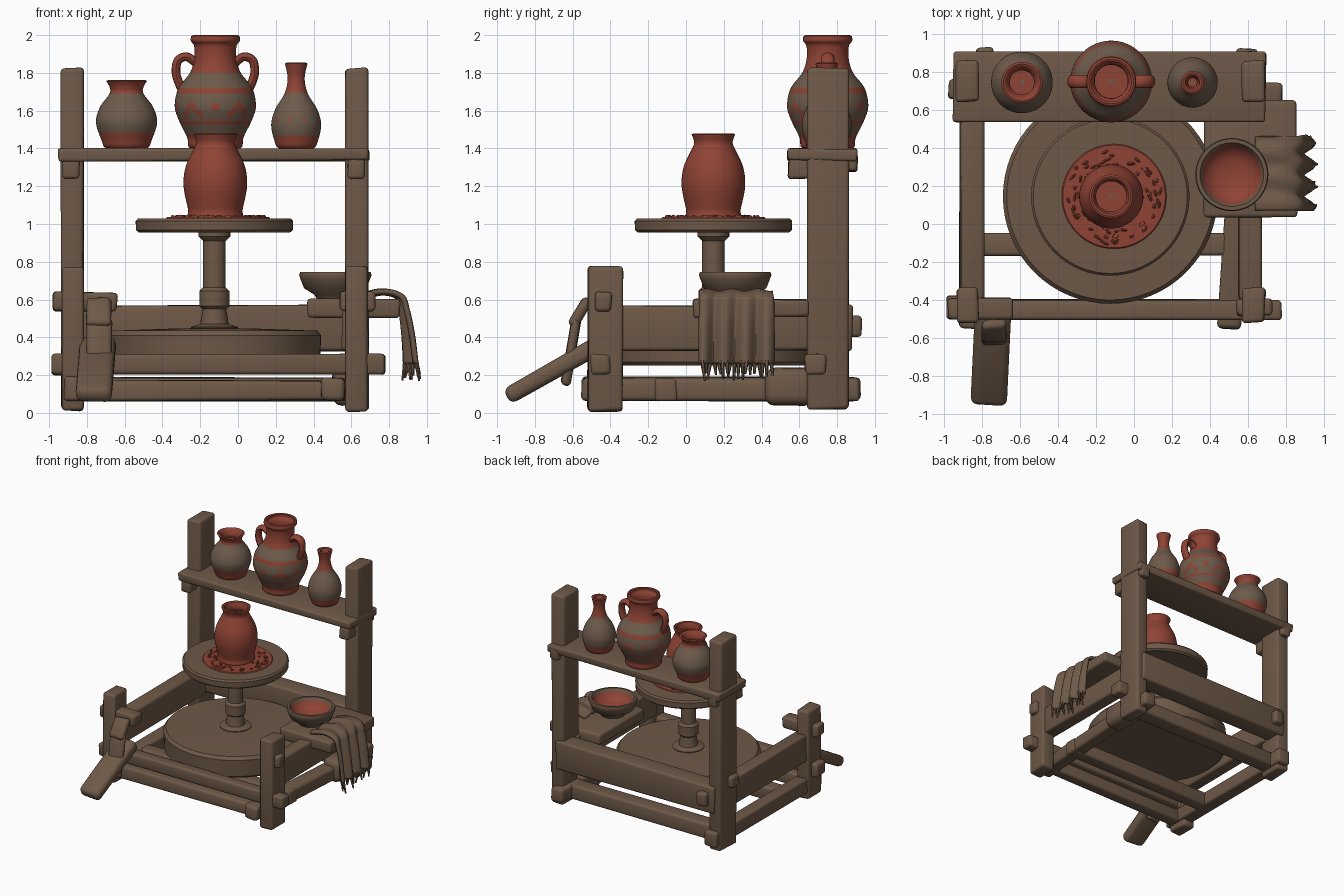
import bpy, bmesh, math, random
from mathutils import Vector

if "Cube" in bpy.data.objects:
    bpy.data.objects.remove(bpy.data.objects["Cube"])

random.seed(4)


def material(name, rgb):
    m = bpy.data.materials.new(name)
    m.diffuse_color = (*rgb, 1)
    m.use_nodes = True
    m.node_tree.nodes["Principled BSDF"].inputs["Base Color"].default_value = m.diffuse_color
    return m


wood = material("brown wood", (0.155, 0.100, 0.064))
clay = material("red clay", (0.275, 0.056, 0.035))
glaze = material("grey brown glaze", (0.152, 0.104, 0.070))


def finish(name, bm, mats, angle=40):
    bmesh.ops.recalc_face_normals(bm, faces=bm.faces)
    me = bpy.data.meshes.new(name)
    bm.to_mesh(me)
    bm.free()
    ob = bpy.data.objects.new(name, me)
    bpy.context.collection.objects.link(ob)
    for m in mats:
        me.materials.append(m)
    bpy.ops.object.select_all(action='DESELECT')
    ob.select_set(True)
    bpy.context.view_layer.objects.active = ob
    bpy.ops.object.shade_smooth_by_angle(angle=math.radians(angle))
    return ob


def beam(name, x, y, z, bevel=0.02, jitter=0.006):
    """Hand-hewn, round-edged timber between x, y and z ranges."""
    bm = bmesh.new()
    bmesh.ops.create_cube(bm, size=1)
    for v in bm.verts:
        v.co = Vector([(a + b) / 2 + c * (b - a) for (a, b), c in zip((x, y, z), v.co)])
        v.co += Vector([random.uniform(-jitter, jitter) for _ in range(3)])
    bmesh.ops.bevel(bm, geom=bm.edges[:], offset=bevel, segments=3, profile=0.5, affect='EDGES')
    return finish(name, bm, [wood])


def bar(name, a, b, width, thick, bevel=0.025):
    """Timber along a line from a to b, its width lying level."""
    a, b = Vector(a), Vector(b)
    L = (b - a).length / 2
    ob = beam(name, (-width / 2, width / 2), (-thick / 2, thick / 2), (-L, L), bevel)
    ob.location = (a + b) / 2
    ob.rotation_euler = (b - a).to_track_quat('Z', 'Y').to_euler()
    return ob


def spline(pts, n):
    out = []
    for i in range(len(pts) - 1):
        p = [Vector(pts[max(0, min(len(pts) - 1, i + k))]) for k in (-1, 0, 1, 2)]
        for j in range(n):
            t = j / n
            out.append(0.5 * (2 * p[1] + (p[2] - p[0]) * t + (2 * p[0] - 5 * p[1] + 4 * p[2] - p[3]) * t * t
                              + (3 * p[1] - p[0] - 3 * p[2] + p[3]) * t ** 3))
    return out + [Vector(pts[-1])]


def lathe(name, cx, cy, prof, mats, rule=None, n=64):
    """Spin (radius, z) points; rule(z, angle) chooses the outside colour, the inside is red."""
    bm = bmesh.new()
    rings = [[bm.verts.new((cx + max(p[0], 0.001) * math.cos(2 * math.pi * k / n),
                            cy + max(p[0], 0.001) * math.sin(2 * math.pi * k / n), p[1]))
              for k in range(n)] for p in prof]
    rim = max(range(len(prof)), key=lambda i: prof[i][1])
    for i in range(len(rings) - 1):
        for k in range(n):
            q = (k + 1) % n
            f = bm.faces.new((rings[i][k], rings[i][q], rings[i + 1][q], rings[i + 1][k]))
            if rule:
                zm = (prof[i][1] + prof[i + 1][1]) / 2
                f.material_index = rule(zm, 2 * math.pi * (k + 0.5) / n) if i < rim else 1
    bm.faces.new(rings[0])
    bm.faces.new(rings[-1])
    return finish(name, bm, mats)


def vessel(name, cx, cy, outer, rule, wall=0.022, n=64):
    """Hollow pot from its outer (radius, z) points."""
    out = spline(outer, 12)
    inner = [Vector((max(p[0] - wall, 0.012), max(p[1], outer[0][1] + 0.03))) for p in out[::-3]]
    lip = Vector((outer[-1][0] - wall / 2, outer[-1][1] + 0.005))
    return lathe(name, cx, cy, out + [lip] + inner, [glaze, clay], rule, n)


# corner posts
for s, xr in (("left", (-0.935, -0.82)), ("right", (0.57, 0.69))):
    beam("back_post_" + s, xr, (0.645, 0.86), (0.02, 1.825))
    beam("front_post_" + s, xr, (-0.52, -0.335), (0.01, 0.775))
    # shelf brackets and pegs
    m = sum(xr) / 2
    beam("shelf_bracket_" + s, (m - 0.05, m + 0.04), (0.54, 0.66), (1.24, 1.35))
    beam("shelf_peg_" + s, (m - 0.04, m + 0.04), (0.84, 0.905), (1.28, 1.37), 0.015)
# shelf
beam("shelf", (-0.95, 0.695), (0.535, 0.905), (1.335, 1.402), 0.015)

# frame rails
beam("side_rail_left", (-0.91, -0.79), (-0.40, 0.70), (0.33, 0.565))
beam("side_rail_right", (0.55, 0.67), (-0.40, 0.70), (0.33, 0.565))
beam("back_rail", (-0.88, 0.64), (0.72, 0.88), (0.33, 0.57))
beam("front_rail", (-0.97, 0.775), (-0.505, -0.40), (0.20, 0.31))
beam("low_back_rail", (-0.88, 0.64), (0.66, 0.80), (0.06, 0.19))
beam("low_front_rail", (-0.88, 0.60), (-0.50, -0.39), (0.065, 0.17))
beam("low_side_rail_left", (-0.92, -0.80), (-0.55, 0.90), (0.06, 0.19))
bar("low_side_rail_right", (0.50, -0.55, 0.125), (0.60, 0.92, 0.125), 0.12, 0.12)
beam("low_cross_beam", (-0.86, 0.60), (-0.17, -0.05), (0.06, 0.18))
beam("corner_block_right", (0.50, 0.67), (0.42, 0.68), (0.04, 0.24), 0.05)

# through tenons
beam("tenon_front_right", (0.54, 0.725), (-0.485, -0.395), (0.54, 0.64))
beam("tenon_front_left", (-0.98, -0.64), (-0.50, -0.39), (0.54, 0.64))
beam("tenon_low_left", (-0.985, -0.80), (-0.50, -0.38), (0.20, 0.31))
beam("tenon_back_right", (0.56, 0.78), (0.63, 0.74), (0.205, 0.31))
beam("tenon_back_left", (-0.975, -0.80), (0.66, 0.76), (0.54, 0.64))
beam("tenon_rear_left", (-0.83, -0.74), (0.80, 0.93), (0.40, 0.52))

# treadle and its lever
bar("treadle", (-0.765, -0.945, 0.085), (-0.745, -0.44, 0.375), 0.19, 0.095, 0.035)
bar("treadle_lever_top", (-0.735, -0.515, 0.605), (-0.735, -0.60, 0.46), 0.13, 0.055)
bar("treadle_lever_low", (-0.735, -0.58, 0.50), (-0.735, -0.635, 0.145), 0.13, 0.055)

# flywheel, shaft and turntable
CX, CY = -0.125, 0.145
lathe("flywheel", CX, CY, [(0, 0.25), (0.54, 0.25), (0.56, 0.27), (0.565, 0.41), (0.545, 0.435), (0.2, 0.447), (0, 0.45)], [wood])
lathe("shaft", CX, CY, [(0, 0.40), (0.12, 0.42), (0.125, 0.455), (0.075, 0.47), (0.063, 0.55), (0.08, 0.565), (0.08, 0.645),
                        (0.06, 0.665), (0.06, 0.91), (0.085, 0.935), (0.085, 0.96), (0, 0.96)], [wood], n=24)
lathe("turntable", CX, CY, [(0, 0.955), (0.40, 0.955), (0.415, 0.968), (0.417, 1.015), (0.405, 1.029), (0, 1.031)], [wood])
# wet clay and scraps on the turntable
lathe("clay_smear", -0.105, CY, [(0, 1.029), (0.276, 1.029), (0.27, 1.036), (0, 1.037)], [clay])
bm = bmesh.new()
for i in range(70):
    a, r = random.uniform(0, 2 * math.pi), random.uniform(0.15, 0.255)
    v = bmesh.ops.create_icosphere(bm, subdivisions=1, radius=1)["verts"]
    L, W = random.uniform(0.012, 0.026), random.uniform(0.007, 0.012)
    t = a + math.pi / 2 + random.uniform(-0.5, 0.5)
    for p in v:
        c = p.co.copy()
        p.co = Vector((-0.11 + r * math.cos(a) + c.x * L * math.cos(t) - c.y * W * math.sin(t),
                       CY + r * math.sin(a) + c.x * L * math.sin(t) + c.y * W * math.cos(t), 1.037 + c.z * 0.012))
finish("clay_scraps", bm, [clay])
vessel("thrown_pot", -0.12, CY, [(0, 1.03), (0.135, 1.03), (0.145, 1.08), (0.168, 1.20), (0.158, 1.30), (0.118, 1.39),
                                 (0.102, 1.43), (0.115, 1.475)], lambda z, a: 1)


# painted pots on the shelf
def amphora_rule(z, a):
    if z < 1.475 or z > 1.80 or 1.69 < z < 1.72 or 1.525 < z < 1.545:
        return 1
    ph = ((a - math.pi / 2) * 5 / math.pi + 0.5) % 2  # alternating chevrons and dots
    if ph < 1:
        tip = 1.655 - abs(ph - 0.5) * 0.14
        return int(tip - 0.042 < z < tip)
    return int(math.hypot((ph - 1.5) * 0.12, z - 1.62) < 0.022)


AX, AY = -0.12, 0.75
vessel("amphora", AX, AY, [(0, 1.40), (0.13, 1.40), (0.15, 1.46), (0.198, 1.56), (0.215, 1.63), (0.195, 1.72), (0.135, 1.80),
                           (0.112, 1.87), (0.112, 1.94), (0.13, 1.97), (0.128, 1.995)], amphora_rule, n=120)
for s, name in ((-1, "left"), (1, "right")):
    path = spline([(0.10, 1.85), (0.15, 1.885), (0.198, 1.865), (0.208, 1.80), (0.19, 1.74), (0.165, 1.69)], 6)
    bm = bmesh.new()
    rings = []
    for i, p in enumerate(path):
        d = (path[min(i + 1, len(path) - 1)] - path[max(i - 1, 0)]).normalized()
        rings.append([bm.verts.new((AX + s * (p.x - d.y * 0.023 * math.cos(t)), AY + 0.035 * math.sin(t), p.y + d.x * 0.023 * math.cos(t)))
                      for t in [k * math.pi / 6 for k in range(12)]])
    for r0, r1 in zip(rings, rings[1:]):
        for k in range(12):
            bm.faces.new((r0[k], r0[k - 1], r1[k - 1], r1[k]))
    bm.faces.new(rings[0])
    bm.faces.new(rings[-1])
    finish("amphora_handle_" + name, bm, [clay])

vessel("round_jar", -0.59, 0.745, [(0, 1.40), (0.105, 1.40), (0.135, 1.45), (0.162, 1.54), (0.14, 1.62), (0.09, 1.69),
                                   (0.09, 1.725), (0.108, 1.757)], lambda z, a: int(z < 1.485 or z > 1.69))
vessel("bottle", 0.308, 0.745, [(0, 1.40), (0.09, 1.40), (0.118, 1.45), (0.132, 1.53), (0.11, 1.61), (0.062, 1.69), (0.045, 1.77),
                                (0.06, 1.85)],
       lambda z, a: int(z < 1.465 or z > 1.70 or (1.54 < z < 1.565 and (a * 5 / math.pi) % 1 < 0.2)))

# side board with bowl
beam("bowl_board", (0.37, 0.86), (0.035, 0.65), (0.505, 0.60))
bowl = lathe("bowl", 0.515, 0.26, [(0, 0.59), (0.09, 0.59), (0.11, 0.625), (0.165, 0.66), (0.185, 0.71), (0.192, 0.73), (0.187, 0.745),
                                   (0.168, 0.745), (0.155, 0.72), (0.13, 0.68), (0.08, 0.655), (0, 0.65)], [wood, clay],
             lambda z, a: 0)
for p in bowl.data.polygons:  # rim stays brown, inside is red
    if math.hypot(p.center.x - 0.515, p.center.y - 0.26) > 0.158:
        p.material_index = 0

# draped towel with folds and fringe
prof = spline([(0.64, 0.612), (0.76, 0.64), (0.855, 0.615), (0.88, 0.54), (0.90, 0.42), (0.915, 0.26)], 6)
bm = bmesh.new()
NV = 36
grid = []
for i, p in enumerate(prof):
    t = i / (len(prof) - 1)
    grid.append([bm.verts.new((p[0] + 0.03 * t * math.sin(v * 0.6 + 0.8 * t), 0.075 + 0.385 * v / NV,
                               p[1] + 0.008 * (1 - t) * math.sin(v * 0.5))) for v in range(NV + 1)])
for r0, r1 in zip(grid, grid[1:]):
    for k in range(NV):
        bm.faces.new((r0[k], r0[k + 1], r1[k + 1], r1[k]))
towel = finish("towel", bm, [wood], 60)
mod = towel.modifiers.new("thickness", 'SOLIDIFY')
mod.thickness = 0.025
mod.offset = 0
bm = bmesh.new()
for k in range(18):
    v0 = 1 + 2 * k
    y = 0.075 + 0.385 * v0 / NV
    top = Vector((0.915 + 0.03 * math.sin(v0 * 0.6 + 0.8), y, 0.28))
    end = Vector((top.x + random.uniform(-0.03, 0.03), y + random.uniform(-0.015, 0.015), random.uniform(0.17, 0.21)))
    for p in bmesh.ops.create_cone(bm, cap_ends=True, segments=6, radius1=0.006, radius2=0.013, depth=1)["verts"]:
        p.co = end.lerp(top, p.co.z + 0.5) + Vector((p.co.x, p.co.y, 0))
finish("towel_fringe", bm, [wood])
